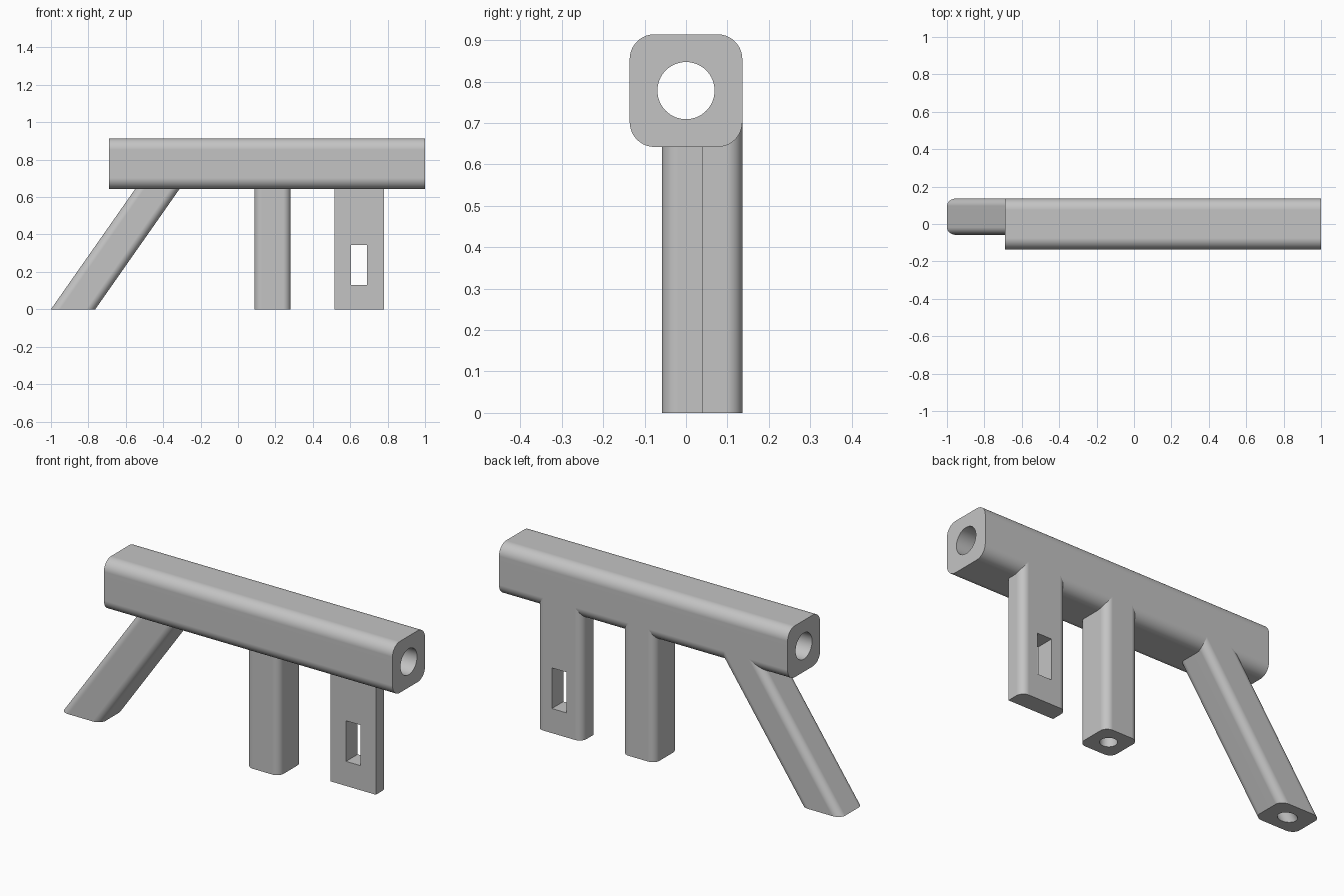
import bpy, bmesh, math
from mathutils import Vector

if "Cube" in bpy.data.objects:
    bpy.data.objects.remove(bpy.data.objects["Cube"], do_unlink=True)

grey = bpy.data.materials.new("plain grey")
grey.use_nodes = True
grey.diffuse_color = (0.55, 0.55, 0.55, 1)
grey.node_tree.nodes["Principled BSDF"].inputs["Base Color"].default_value = (0.55, 0.55, 0.55, 1)


def rounded_rect(u0, u1, v0, v1, r_low, r_high, steps=10):
    """Outline with one radius for the low-v corners and one for the high-v corners."""
    pts = []
    corners = [(u1, v1, -1, -1, r_high), (u0, v1, 1, -1, r_high),
               (u0, v0, 1, 1, r_low), (u1, v0, -1, 1, r_low)]
    for i, (u, v, su, sv, r) in enumerate(corners):
        if r == 0:
            pts.append((u, v))
            continue
        for k in range(steps + 1):
            a = math.pi / 2 * (i + k / steps)
            pts.append((u + su * r + r * math.cos(a), v + sv * r + r * math.sin(a)))
    return pts


def circle(u, v, r, count=64):
    return [(u + r * math.cos(t * math.tau / count), v + r * math.sin(t * math.tau / count))
            for t in range(count)]


def prism(name, points, direction):
    """Solid swept from a closed 3D outline along a direction."""
    bm = bmesh.new()
    face = bm.faces.new([bm.verts.new(p) for p in points])
    swept = bmesh.ops.extrude_face_region(bm, geom=[face], use_keep_orig=True)["geom"]
    bmesh.ops.translate(bm, vec=Vector(direction),
                        verts=[g for g in swept if isinstance(g, bmesh.types.BMVert)])
    bmesh.ops.recalc_face_normals(bm, faces=bm.faces)
    mesh = bpy.data.meshes.new(name)
    bm.to_mesh(mesh)
    bm.free()
    mesh.materials.append(grey)
    obj = bpy.data.objects.new(name, mesh)
    bpy.context.collection.objects.link(obj)
    return obj


def select_only(obj):
    bpy.ops.object.select_all(action="DESELECT")
    obj.select_set(True)
    bpy.context.view_layer.objects.active = obj


def finish(obj, cutter):
    """Cut the opening, then shade smooth with flat broad faces."""
    select_only(obj)
    cut = obj.modifiers.new("opening", "BOOLEAN")
    cut.operation, cut.solver, cut.object = "DIFFERENCE", "EXACT", cutter
    bpy.ops.object.modifier_apply(modifier=cut.name)
    bpy.data.objects.remove(cutter, do_unlink=True)
    select_only(obj)
    bpy.ops.object.shade_smooth_by_angle(angle=math.radians(30))
    weighted = obj.modifiers.new("weighted normals", "WEIGHTED_NORMAL")
    weighted.keep_sharp = True


HALF, BAR_Z, LEG_TOP = 0.136, 0.778, 0.702
LEG, ROUND = 0.194, 0.04
BACK, FRONT = HALF, HALF - LEG
MIDDLE = (BACK + FRONT) / 2

# Horizontal bar with a bore through its length
outline = rounded_rect(-HALF, HALF, BAR_Z - HALF, BAR_Z + HALF, 0.06, 0.06)
bar = prism("bar", [(-0.69, y, z) for y, z in outline], (1.69, 0, 0))
bore = prism("bar_bore", [(-0.8, y, z) for y, z in circle(0, BAR_Z, 0.069)], (2, 0, 0))
finish(bar, bore)


# Square legs with rounded corners and a socket in the foot; tilt leans towards +x
def square_leg(name, left_x, tilt):
    stretch, lean = 1 / math.cos(tilt), math.tan(tilt)
    outline = rounded_rect(0, LEG, FRONT, BACK, ROUND, ROUND)
    leg = prism(name, [(left_x + u * stretch, y, 0) for u, y in outline],
                (lean * LEG_TOP, 0, LEG_TOP))
    drop, depth = 0.05, 0.65
    hole = circle(LEG / 2, MIDDLE, 0.041)
    socket = prism(name + "_socket",
                   [(left_x + u * stretch - drop * lean, y, -drop) for u, y in hole],
                   (lean * depth, 0, depth))
    finish(leg, socket)


square_leg("slanted_leg", -1.0, math.radians(35))
square_leg("middle_leg", 0.087, 0)

# Flat leg with a rectangular slot, rounded only at the back
outline = rounded_rect(0.515, 0.78, MIDDLE, BACK, 0, ROUND)
flat_leg = prism("slotted_leg", [(x, y, 0) for x, y in outline], (0, 0, LEG_TOP))
slot_outline = rounded_rect(0.605, 0.69, 0.13, 0.345, 0, 0)
slot = prism("slot", [(x, -0.1, z) for x, z in slot_outline], (0, 0.4, 0))
finish(flat_leg, slot)
